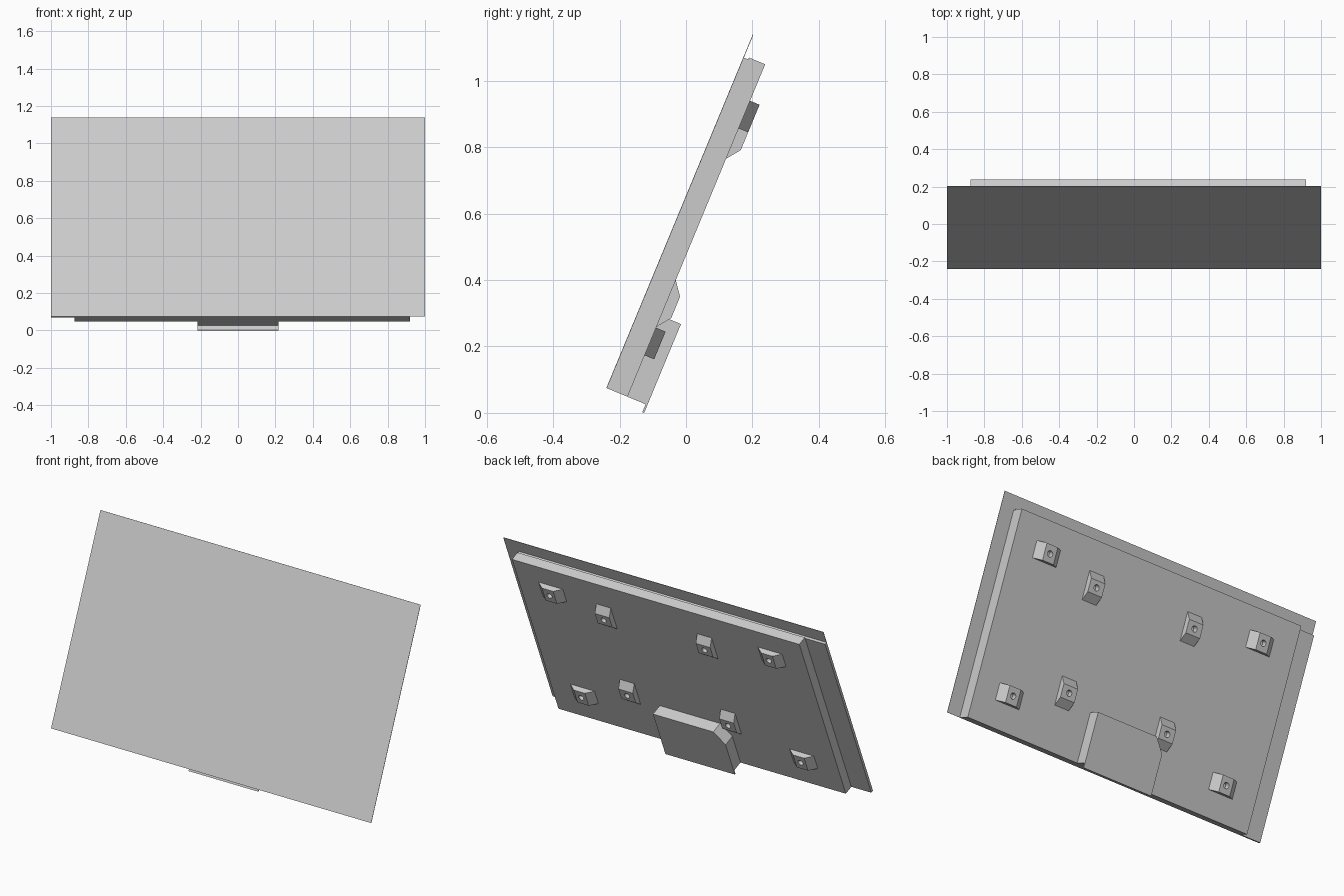
import bpy, bmesh
from math import radians
from mathutils import Matrix

cube = bpy.data.objects.get("Cube")
if cube:
    bpy.data.objects.remove(cube, do_unlink=True)

grey = bpy.data.materials.new("light_grey")
grey.use_nodes = True
colour = (0.6, 0.6, 0.6, 1)
grey.diffuse_color = colour
grey.node_tree.nodes["Principled BSDF"].inputs["Base Color"].default_value = colour

# Leaning frame: x across, y out of the back, z up the slope
LEAN = Matrix.Translation((0, -0.24, 0.075)) @ Matrix.Rotation(radians(-22.5), 4, 'X')


def add(name, mesh, matrix=LEAN):
    obj = bpy.data.objects.new(name, mesh)
    bpy.context.collection.objects.link(obj)
    obj.matrix_world = matrix
    return obj


def prism(name, outline, y0, y1):
    """Mesh with an (x, z) outline extruded from y0 to y1."""
    bm = bmesh.new()
    face = bm.faces.new([bm.verts.new((x, y0, z)) for x, z in outline])
    new = bmesh.ops.extrude_face_region(bm, geom=[face])["geom"]
    moved = [v for v in new if isinstance(v, bmesh.types.BMVert)]
    bmesh.ops.translate(bm, verts=moved, vec=(0, y1 - y0, 0))
    bmesh.ops.recalc_face_normals(bm, faces=bm.faces[:])
    mesh = bpy.data.meshes.new(name)
    bm.to_mesh(mesh)
    bm.free()
    mesh.materials.append(grey)
    return mesh


def rect(x0, x1, z0, z1):
    return [(x0, z0), (x1, z0), (x1, z1), (x0, z1)]


# Panel layers
add("front_sheet", prism("front_sheet", rect(-1, 1, 0, 1.152), 0, 0.002))
add("middle_board", prism("middle_board", rect(-1, 0.92, 0, 1.078), 0.002, 0.016))
add("back_slab", prism("back_slab", rect(-0.875, 0.92, 0, 1.084), 0.016, 0.069))

# Raised housing with one clipped corner, and its hanging lip
housing = [(-0.217, 0), (0.217, 0), (0.217, 0.264), (-0.16, 0.264), (-0.217, 0.19)]
add("lower_housing", prism("lower_housing", housing, 0.068, 0.134))
add("housing_lip", prism("housing_lip", rect(-0.217, 0.217, -0.026, 0.002), 0.128, 0.134))

# Mounting lug: sloped block with a drilled hole, shared by all eight
block = [(-0.076, -0.003), (0.076, -0.003), (0.076, 0), (0.035, 0.031),
         (-0.035, 0.031), (-0.076, 0)]
blank = add("lug_blank", prism("lug_blank", block, -0.045, 0.045), Matrix())
bm = bmesh.new()
bmesh.ops.create_cone(bm, cap_ends=True, segments=16, radius1=0.016, radius2=0.016, depth=0.06)
drill_mesh = bpy.data.meshes.new("drill")
bm.to_mesh(drill_mesh)
bm.free()
drill_mesh.materials.append(grey)
drill = add("drill", drill_mesh, Matrix.Translation((0, 0, 0.032)))
drill.hide_render = True
cut = blank.modifiers.new("hole", 'BOOLEAN')
cut.operation = 'DIFFERENCE'
cut.object = drill
bpy.context.view_layer.update()
lug_mesh = bpy.data.meshes.new_from_object(
    blank.evaluated_get(bpy.context.evaluated_depsgraph_get()))
lug_mesh.name = "mounting_lug"
for helper in (blank, drill):
    bpy.data.objects.remove(helper, do_unlink=True)

FACE_BACK = Matrix.Rotation(radians(-90), 4, 'X')
# Kind, x positions, heights up the slope, turn about the lug's own axis
for kind, xs, zs, turn in (("outer", (0.71, -0.66), (0.92, 0.18), 0),
                           ("inner", (0.39, -0.24), (0.852, 0.304), 90)):
    for x, side in zip(xs, ("left", "right")):
        for z, level in zip(zs, ("upper", "lower")):
            add(f"{kind}_lug_{level}_{side}", lug_mesh,
                LEAN @ Matrix.Translation((x, 0.069, z)) @ FACE_BACK
                @ Matrix.Rotation(radians(turn), 4, 'Z'))
